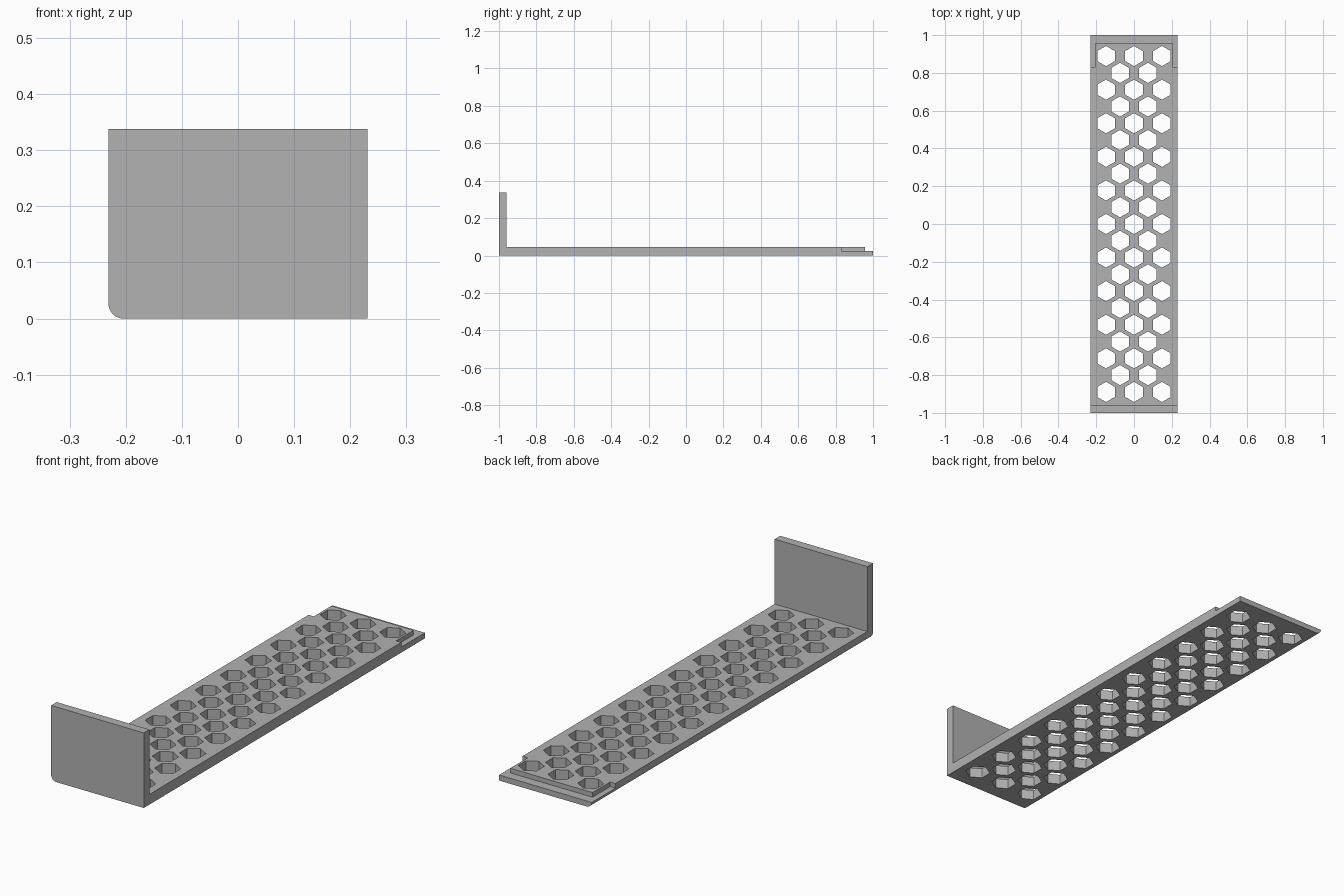
import bpy, math

if "Cube" in bpy.data.objects:
    bpy.data.objects.remove(bpy.data.objects["Cube"])

HALF_W = 0.231      # half width of the bracket
PLATE_H = 0.046     # plate thickness
LEDGE_H = 0.025     # thickness of the lowered rim at the back
WALL_H = 0.338
WALL_Y = -0.96      # inner face of the upright wall
FILLET = 0.027      # rounded lower left edge

grey = bpy.data.materials.new("light grey")
grey.diffuse_color = (0.445, 0.445, 0.445, 1)
grey.use_nodes = True
grey.node_tree.nodes["Principled BSDF"].inputs["Base Color"].default_value = grey.diffuse_color


def add_object(name, verts, faces):
    mesh = bpy.data.meshes.new(name)
    mesh.from_pydata(verts, [], faces)
    mesh.materials.append(grey)
    obj = bpy.data.objects.new(name, mesh)
    bpy.context.collection.objects.link(obj)
    return obj


def prism(loop_a, loop_b, start=0):
    """Faces of a prism; loop_a must face outward when counter-clockwise."""
    n = len(loop_a)
    a = [start + i for i in range(n)]
    b = [start + n + i for i in range(n)]
    sides = [(a[i], b[i], b[(i + 1) % n], a[(i + 1) % n]) for i in range(n)]
    return loop_a + loop_b, [tuple(a), tuple(reversed(b))] + sides


def section(height):
    """Front outline with the rounded lower left corner."""
    arc = [(-HALF_W + FILLET * (1 - math.cos(t)), FILLET * (1 - math.sin(t)))
           for t in (math.pi / 2 * i / 8 for i in range(9))]
    return arc + [(HALF_W, 0), (HALF_W, height), (-HALF_W, height)]


def extrude_y(name, height, y0, y1):
    pts = section(height)
    return add_object(name, *prism([(x, y0, z) for x, z in pts],
                                   [(x, y1, z) for x, z in pts]))


def extrude_z(name, outlines, z0, z1):
    verts, faces = [], []
    for pts in outlines:
        v, f = prism([(x, y, z1) for x, y in pts],
                     [(x, y, z0) for x, y in pts], len(verts))
        verts += v
        faces += f
    return add_object(name, verts, faces)


def cut(target, cutter):
    cutter.hide_render = True
    mod = target.modifiers.new("cut", 'BOOLEAN')
    mod.operation = 'DIFFERENCE'
    mod.solver = 'EXACT'
    mod.object = cutter
    bpy.context.view_layer.objects.active = target
    bpy.ops.object.modifier_apply(modifier=mod.name)
    bpy.data.objects.remove(cutter)


# Upright wall and long plate
wall = extrude_y("front_wall", WALL_H, -1, WALL_Y)
plate = extrude_y("perforated_plate", PLATE_H, WALL_Y, 1)

# Lowered rim around the back end
rim = [(-0.3, 0.832), (-0.205, 0.832), (-0.205, 0.957), (0.205, 0.957),
       (0.205, 0.832), (0.3, 0.832), (0.3, 1.1), (-0.3, 1.1)]
cut(plate, extrude_z("rim_cutter", [rim], LEDGE_H, 0.2))


# Staggered hexagonal holes
def hexagon(cx, cy, r=0.0535):
    return [(cx + r * math.cos(math.radians(30 + 60 * k)),
             cy + r * math.sin(math.radians(30 + 60 * k))) for k in range(6)]


PITCH_X, PITCH_Y = 0.148, 0.1778
holes = [hexagon(c * PITCH_X, r * PITCH_Y)
         for c in (-1, 0, 1) for r in range(-5, 6)]
holes += [hexagon(c * PITCH_X, (r + 0.5) * PITCH_Y)
          for c in (-0.5, 0.5) for r in range(-5, 5)]
cut(plate, extrude_z("hole_cutter", holes, -0.1, 0.2))

# Smooth the rounded edge only
for obj in (wall, plate):
    bpy.ops.object.select_all(action='DESELECT')
    obj.select_set(True)
    bpy.context.view_layer.objects.active = obj
    bpy.ops.object.shade_smooth_by_angle(angle=math.radians(30))
